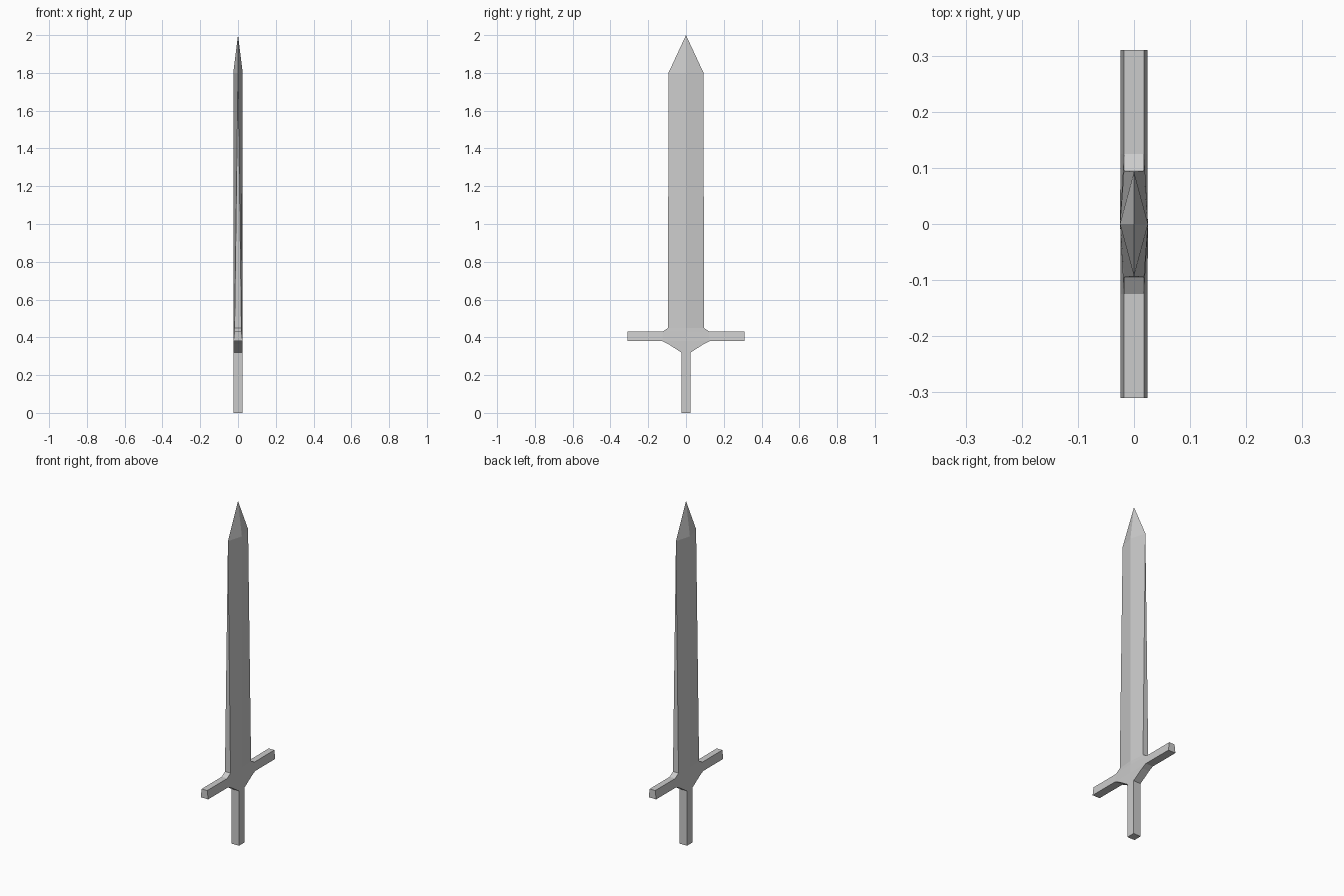
import bpy, bmesh
from mathutils import Vector

if "Cube" in bpy.data.objects:
    bpy.data.objects.remove(bpy.data.objects["Cube"])

# Sword cross-sections from grip to point: height, half width, edge thickness, ridge thickness
stations = [
    (0.00, 0.025, 0.024, 0.024),   # grip end
    (0.32, 0.025, 0.024, 0.024),   # grip top
    (0.365, 0.095, 0.024, 0.024),  # flare under guard
    (0.38, 0.125, 0.024, 0.024),   # guard bottom
    (0.43, 0.125, 0.018, 0.025),   # guard top
    (0.45, 0.095, 0.018, 0.025),   # blade base
    (1.80, 0.093, 0.0, 0.025),     # blade shoulder, sharp diamond
    (2.00, 0.0, 0.0, 0.0),         # point
]
GUARD_BOTTOM = 3
GUARD_REACH = 0.31

bm = bmesh.new()


def ring(z, y, edge, ridge):
    outline = [(edge, -y), (ridge, 0), (edge, y), (-edge, y), (-ridge, 0), (-edge, -y)]
    return [bm.verts.new((px, py, z)) for px, py in outline]


# Loft grip, guard centre and blade
rings = [ring(*s) for s in stations]
bm.faces.new(reversed(rings[0]))
arm_faces = []
for i, (low, high) in enumerate(zip(rings, rings[1:])):
    for k in range(6):
        n = (k + 1) % 6
        face = bm.faces.new((low[k], low[n], high[n], high[k]))
        if i == GUARD_BOTTOM and k in (2, 5):
            arm_faces.append(face)

# Extrude the guard arms sideways
for face in arm_faces:
    side = 1 if face.calc_center_median().y > 0 else -1
    arm = bmesh.ops.extrude_discrete_faces(bm, faces=[face])["faces"][0]
    for v in arm.verts:
        v.co.y = side * GUARD_REACH

# Close the sharp edges and the point
bmesh.ops.remove_doubles(bm, verts=bm.verts, dist=0.0001)
bmesh.ops.recalc_face_normals(bm, faces=bm.faces)

mesh = bpy.data.meshes.new("sword")
bm.to_mesh(mesh)
bm.free()
bpy.context.collection.objects.link(bpy.data.objects.new("sword", mesh))
